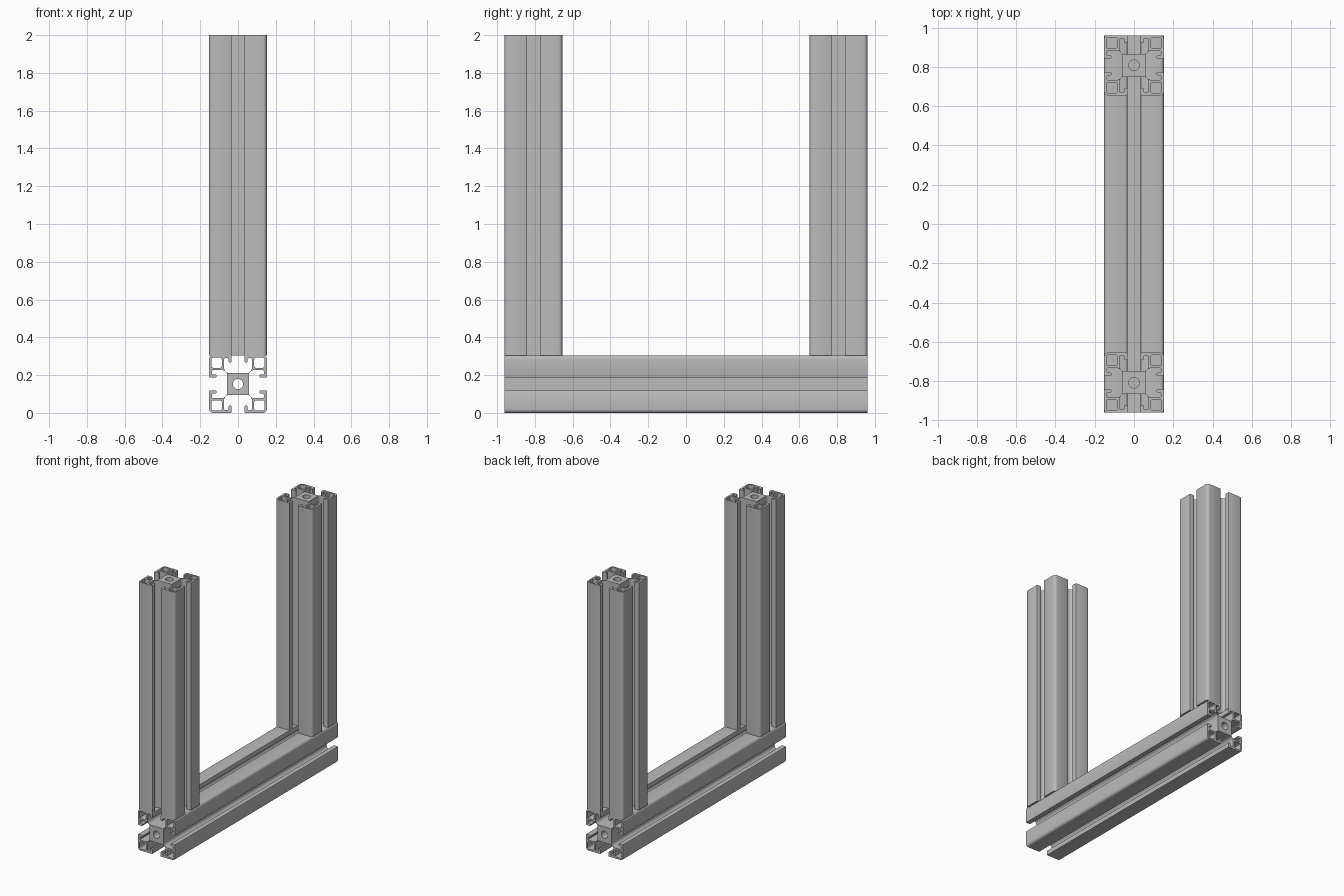
import bpy, bmesh
from math import sin, cos, pi
from mathutils import Matrix

cube = bpy.data.objects.get("Cube")
if cube:
    bpy.data.objects.remove(cube, do_unlink=True)

HALF = 0.1525      # half width of the square section
SPAN = 1.92        # beam length
TOP = 2.0          # top of the posts

metal = bpy.data.materials.new("aluminium_grey")
metal.use_nodes = True
GREY = (0.5, 0.5, 0.5, 1)
metal.diffuse_color = GREY
metal.node_tree.nodes["Principled BSDF"].inputs["Base Color"].default_value = GREY


def arc(cx, cy, r, a0, a1, n):
    """Points along an arc, angles in degrees."""
    angles = [(a0 + (a1 - a0) * i / n) * pi / 180 for i in range(n + 1)]
    return [(cx + r * cos(a), cy + r * sin(a)) for a in angles]


def section_loops():
    # Half a T-slot: floor, arm, cavity, hooked lip, then half the outer corner
    half = [(0.034, 0.059)]
    half += arc(0.044, 0.087, 0.030, -70, 0, 6)
    half += arc(0.068, 0.131, 0.006, 0, 90, 3)
    half += arc(0.057, 0.131, 0.006, 90, 180, 3)
    half += arc(0.0425, 0.122, 0.0085, 0, -180, 6)
    half += arc(0.038, HALF - 0.004, 0.004, 180, 90, 2)
    half += arc(HALF - 0.02, HALF - 0.02, 0.02, 90, 45, 3)
    # Mirror over the diagonal, then turn four times
    quarter = half + [(y, x) for x, y in reversed(half[:-1])]
    outline = []
    for k in range(4):
        c, s = [(1, 0), (0, -1), (-1, 0), (0, 1)][k]
        outline += [(x * c - y * s, x * s + y * c) for x, y in quarter]
    # Centre bore and the four hollow corners
    loops = [outline, arc(0, 0, 0.027, 0, 345, 23)]
    mid, flat, r = 0.113, 0.018, 0.009
    for sx in (-1, 1):
        for sy in (-1, 1):
            hole = []
            for k, (dx, dy) in enumerate([(1, 1), (-1, 1), (-1, -1), (1, -1)]):
                hole += arc(sx * mid + dx * flat, sy * mid + dy * flat, r, 90 * k, 90 * k + 90, 3)
            loops.append(hole)
    return loops


def extrusion(name, length, matrix):
    """Extrude the section along its local z and place it."""
    curve = bpy.data.curves.new(name + "_section", "CURVE")
    curve.dimensions = "2D"
    curve.fill_mode = "BOTH"
    curve.extrude = length / 2
    for loop in section_loops():
        spline = curve.splines.new("POLY")
        spline.points.add(len(loop) - 1)
        for point, (x, y) in zip(spline.points, loop):
            point.co = (x, y, 0, 1)
        spline.use_cyclic_u = True
    helper = bpy.data.objects.new(name + "_section", curve)
    bpy.context.scene.collection.objects.link(helper)
    depsgraph = bpy.context.evaluated_depsgraph_get()
    mesh = bpy.data.meshes.new_from_object(helper.evaluated_get(depsgraph))
    bpy.data.objects.remove(helper, do_unlink=True)

    # Weld caps to walls
    bm = bmesh.new()
    bm.from_mesh(mesh)
    bmesh.ops.remove_doubles(bm, verts=bm.verts, dist=0.0002)
    bmesh.ops.recalc_face_normals(bm, faces=bm.faces)
    bm.to_mesh(mesh)
    bm.free()
    mesh.materials.clear()
    mesh.materials.append(metal)

    obj = bpy.data.objects.new(name, mesh)
    obj.matrix_world = matrix
    bpy.context.scene.collection.objects.link(obj)
    bpy.ops.object.select_all(action="DESELECT")
    bpy.context.view_layer.objects.active = obj
    obj.select_set(True)
    bpy.ops.object.shade_smooth_by_angle(angle=pi / 6)


# Horizontal beam
extrusion("base_beam", SPAN,
          Matrix.Translation((0, 0, HALF)) @ Matrix.Rotation(pi / 2, 4, "X"))

# Upright posts on each end
for name, side in (("front_post", -1), ("back_post", 1)):
    extrusion(name, TOP - 2 * HALF,
              Matrix.Translation((0, side * (SPAN / 2 - HALF), TOP / 2 + HALF)))
